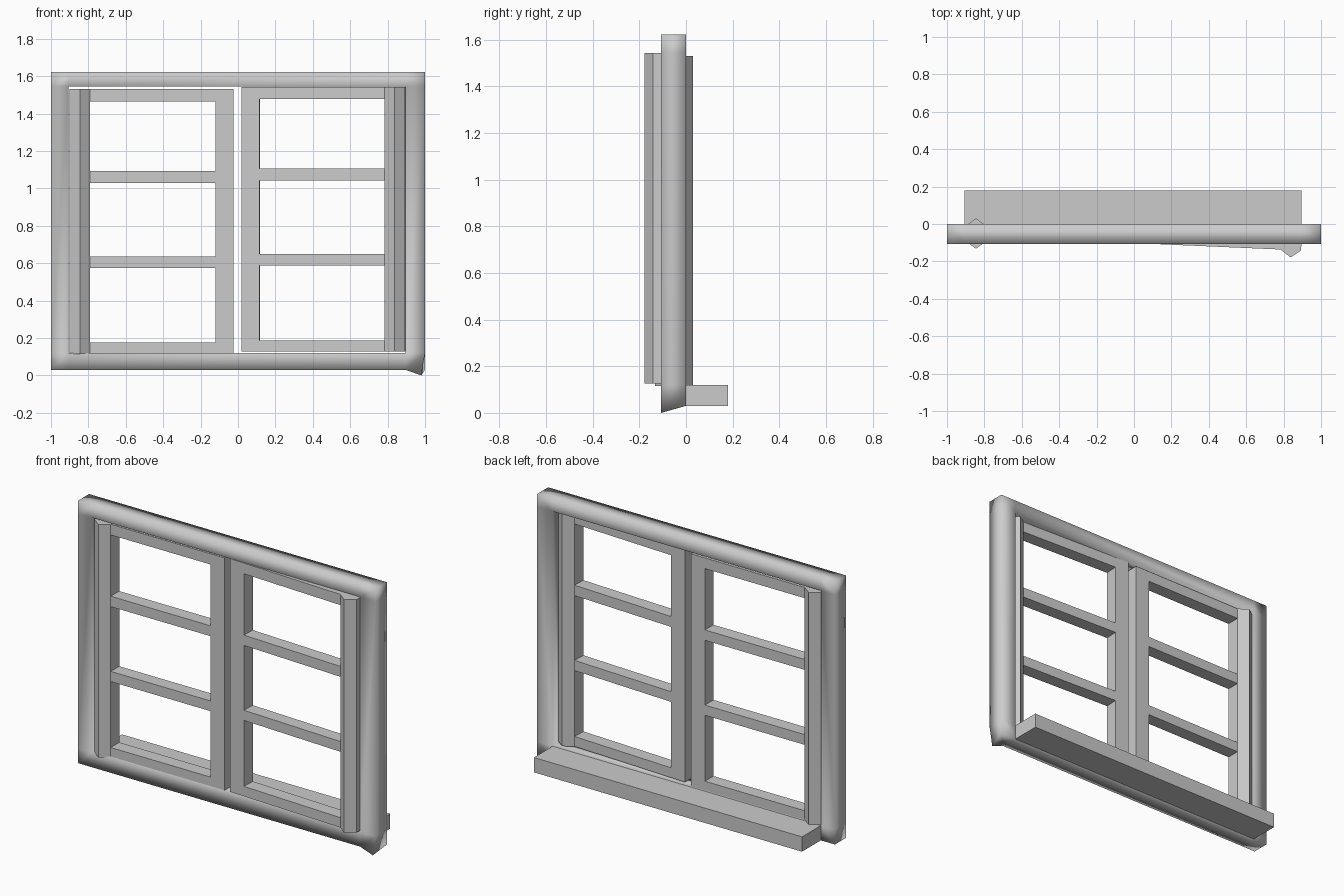
import bpy, bmesh, math
from mathutils import Matrix, Vector

if "Cube" in bpy.data.objects:
    bpy.data.objects.remove(bpy.data.objects["Cube"])


def add_object(name, bm, smooth=False):
    bmesh.ops.recalc_face_normals(bm, faces=bm.faces[:])
    me = bpy.data.meshes.new(name)
    bm.to_mesh(me)
    bm.free()
    for p in me.polygons:
        p.use_smooth = smooth
    ob = bpy.data.objects.new(name, me)
    bpy.context.collection.objects.link(ob)
    return ob


def box(bm, x0, x1, y0, y1, z0, z1):
    m = Matrix.Translation(((x0 + x1) / 2, (y0 + y1) / 2, (z0 + z1) / 2))
    bmesh.ops.create_cube(bm, size=1, matrix=m @ Matrix.Diagonal((x1 - x0, y1 - y0, z1 - z0, 1)))


def prism(bm, profile, z0, z1):
    face = bm.faces.new([bm.verts.new((x, y, z0)) for x, y in profile])
    ext = bmesh.ops.extrude_face_region(bm, geom=[face], use_keep_orig=True)
    for v in ext["geom"]:
        if isinstance(v, bmesh.types.BMVert):
            v.co.z = z1


# Outer frame: ring of grid cells, extruded from front to back
def window_frame():
    xs, zs = (-1, -0.905, 0.895, 1), (0.03, 0.12, 1.545, 1.622)
    bm = bmesh.new()
    grid = [[bm.verts.new((x, -0.107, z)) for z in zs] for x in xs]
    cells = [bm.faces.new((grid[i][j], grid[i + 1][j], grid[i + 1][j + 1], grid[i][j + 1]))
             for i in range(3) for j in range(3) if (i, j) != (1, 1)]
    ext = bmesh.ops.extrude_face_region(bm, geom=cells, use_keep_orig=True)
    for v in ext["geom"]:
        if isinstance(v, bmesh.types.BMVert):
            v.co.y = 0
    # dragged-down lower front corner
    grid[3][0].co = Vector((0.98, -0.107, 0))
    add_object("window_frame", bm, smooth=True)


# One sash: pointed hinge post, meeting stile and four rails
def sash(name, side, matrix):
    y0, y1, z0, z1 = -0.092, -0.01, 0.115, 1.53
    bm = bmesh.new()
    prism(bm, [(0.79, y0), (0.845, -0.132), (0.90, y0),
               (0.90, y1), (0.845, 0.03), (0.79, y1)], z0, z1)
    box(bm, 0.025, 0.12, y0, y1, z0, z1)
    for low, top in ((z0, 0.175), (0.575, 0.637), (1.03, 1.093), (1.465, z1)):
        box(bm, 0.12, 0.79, y0, y1, low, top)
    bmesh.ops.scale(bm, vec=(side, 1, 1), verts=bm.verts[:])
    bmesh.ops.transform(bm, matrix=matrix, verts=bm.verts[:])
    add_object(name, bm)


window_frame()
sash("left_sash", -1, Matrix.Identity(4))

# Right sash stands slightly ajar towards the front
pivot = Vector((0.025, -0.05, 0))
ajar = (Matrix.Translation(pivot + Vector((-0.004, -0.011, 0.012)))
        @ Matrix.Rotation(math.radians(-2.5), 4, "Z") @ Matrix.Translation(-pivot))
sash("right_sash", 1, ajar)

# Sill projecting at the back
bm = bmesh.new()
box(bm, -0.905, 0.895, 0, 0.18, 0.03, 0.12)
add_object("sill", bm)
